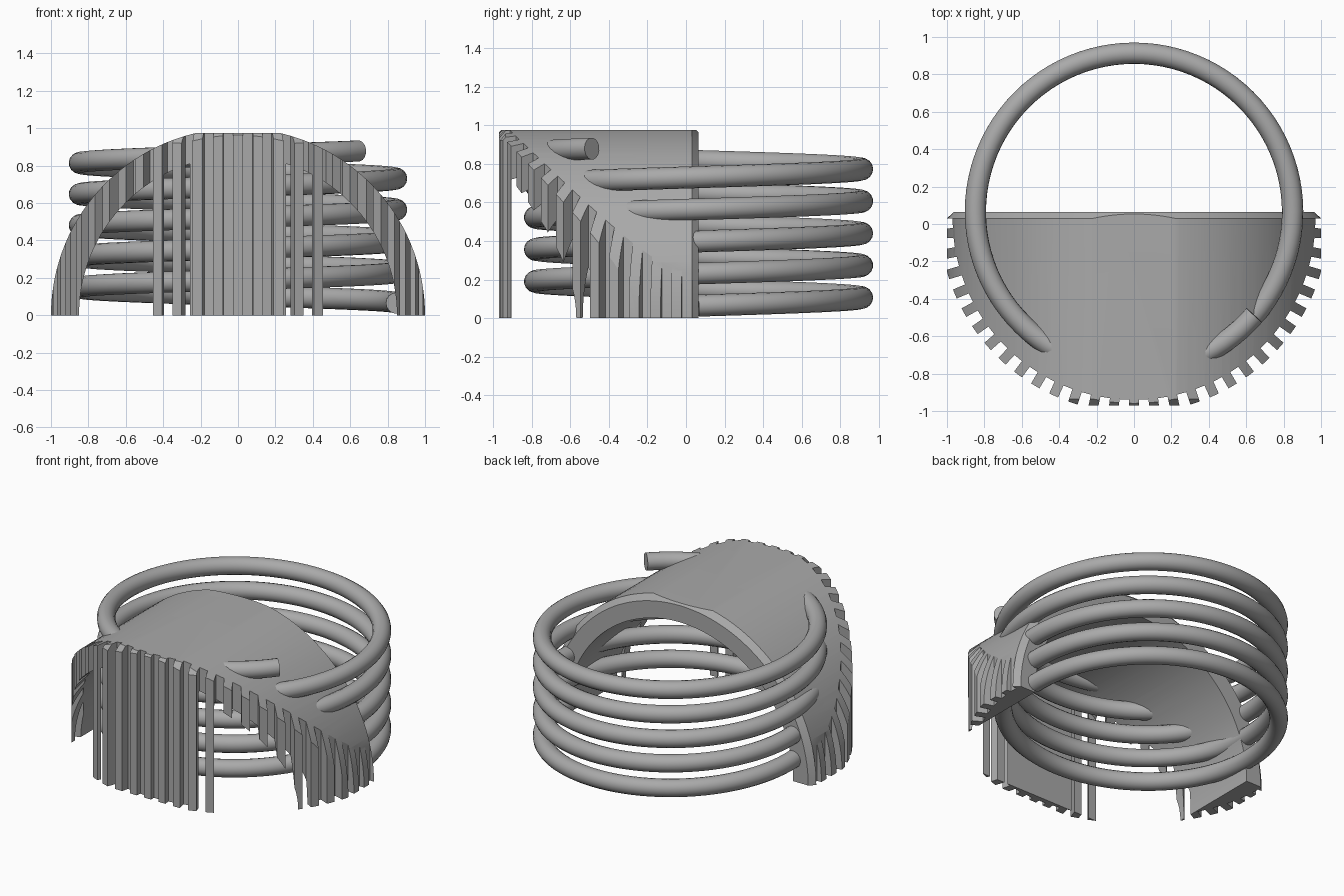
import bpy, bmesh, math
from math import sin, cos, pi, radians, tau
from mathutils import Matrix, Vector

cube = bpy.data.objects.get("Cube")
if cube:
    bpy.data.objects.remove(cube, do_unlink=True)

grey = bpy.data.materials.new("plain_grey")
grey.use_nodes = True
tone = (0.4, 0.4, 0.4, 1)
grey.diffuse_color = tone
grey.node_tree.nodes["Principled BSDF"].inputs["Base Color"].default_value = tone


def add_object(name, bm):
    bmesh.ops.recalc_face_normals(bm, faces=bm.faces)
    mesh = bpy.data.meshes.new(name)
    bm.to_mesh(mesh)
    bm.free()
    mesh.materials.append(grey)
    obj = bpy.data.objects.new(name, mesh)
    bpy.context.collection.objects.link(obj)
    return obj


def barrel(name, rings, sides=128):
    """Solid of revolution lying along y; rings are (y, radius)."""
    bm = bmesh.new()
    loops = [[bm.verts.new((r * cos(tau * i / sides), y, r * sin(tau * i / sides)))
              for i in range(sides)] for y, r in rings]
    for a, b in zip(loops, loops[1:]):
        for i in range(sides):
            j = (i + 1) % sides
            bm.faces.new((a[i], a[j], b[j], b[i]))
    bm.faces.new(loops[0])
    bm.faces.new(loops[-1])
    return add_object(name, bm)


def gear_block(name, teeth, root, tip, width, centre_y, height):
    """Upright gear prism with parallel-sided teeth, one pointing to -y."""
    bm = bmesh.new()
    outline = []
    h = width / 2
    for k in range(teeth):
        turn = Matrix.Rotation(tau * k / teeth, 3, 'Z')
        for x, r in ((-h, root), (-h, tip), (h, tip), (h, root)):
            p = turn @ Vector((x, -math.sqrt(r * r - x * x), 0))
            outline.append(bm.verts.new((p.x, p.y + centre_y, 0)))
    base = bm.faces.new(outline)
    top = bmesh.ops.extrude_face_region(bm, geom=[base])["geom"]
    bmesh.ops.translate(bm, vec=(0, 0, height),
                        verts=[v for v in top if isinstance(v, bmesh.types.BMVert)])
    return add_object(name, bm)


def cut(obj, cutter, operation):
    cutter.hide_render = True
    mod = obj.modifiers.new(operation.lower(), 'BOOLEAN')
    mod.operation, mod.solver, mod.object = operation, 'EXACT', cutter
    bpy.context.view_layer.objects.active = obj
    bpy.ops.object.modifier_apply(modifier=mod.name)
    bpy.data.objects.remove(cutter, do_unlink=True)


def smooth(obj, angle):
    bpy.ops.object.select_all(action='DESELECT')
    obj.select_set(True)
    bpy.context.view_layer.objects.active = obj
    bpy.ops.object.shade_smooth_by_angle(angle=radians(angle))


# Toothed vault: chamfered barrel trimmed to a gear outline, then hollowed
vault = barrel("toothed_vault", [(-0.97, 0.963), (-0.935, 1), (0.03, 1), (0.065, 0.963)])
cut(vault, gear_block("gear_cutter", 59, 0.97, 1.04, 0.052, 0.03, 0.975), 'INTERSECT')
cut(vault, barrel("hollow_cutter", [(-0.905, 0.85), (0.3, 0.85)]), 'DIFFERENCE')
smooth(vault, 20)

# Coil: round tube wound upward counter-clockwise
turns, pitch, steps = 4.887, 0.1665, 96
curve = bpy.data.curves.new("coil", 'CURVE')
curve.dimensions = '3D'
curve.bevel_depth = 0.057
curve.bevel_resolution = 6
curve.use_fill_caps = True
spline = curve.splines.new('POLY')
count = int(turns * steps)
spline.points.add(count)
for i, point in enumerate(spline.points):
    t = turns * i / count
    point.co = (0.848 * cos(tau * t), 0.065 + 0.848 * sin(tau * t), 0.065 + pitch * t, 1)
curve.materials.append(grey)
coil = bpy.data.objects.new("coil", curve)
bpy.context.collection.objects.link(coil)
bpy.ops.object.select_all(action='DESELECT')
coil.select_set(True)
bpy.context.view_layer.objects.active = coil
bpy.ops.object.convert(target='MESH')
smooth(bpy.context.view_layer.objects.active, 40)
